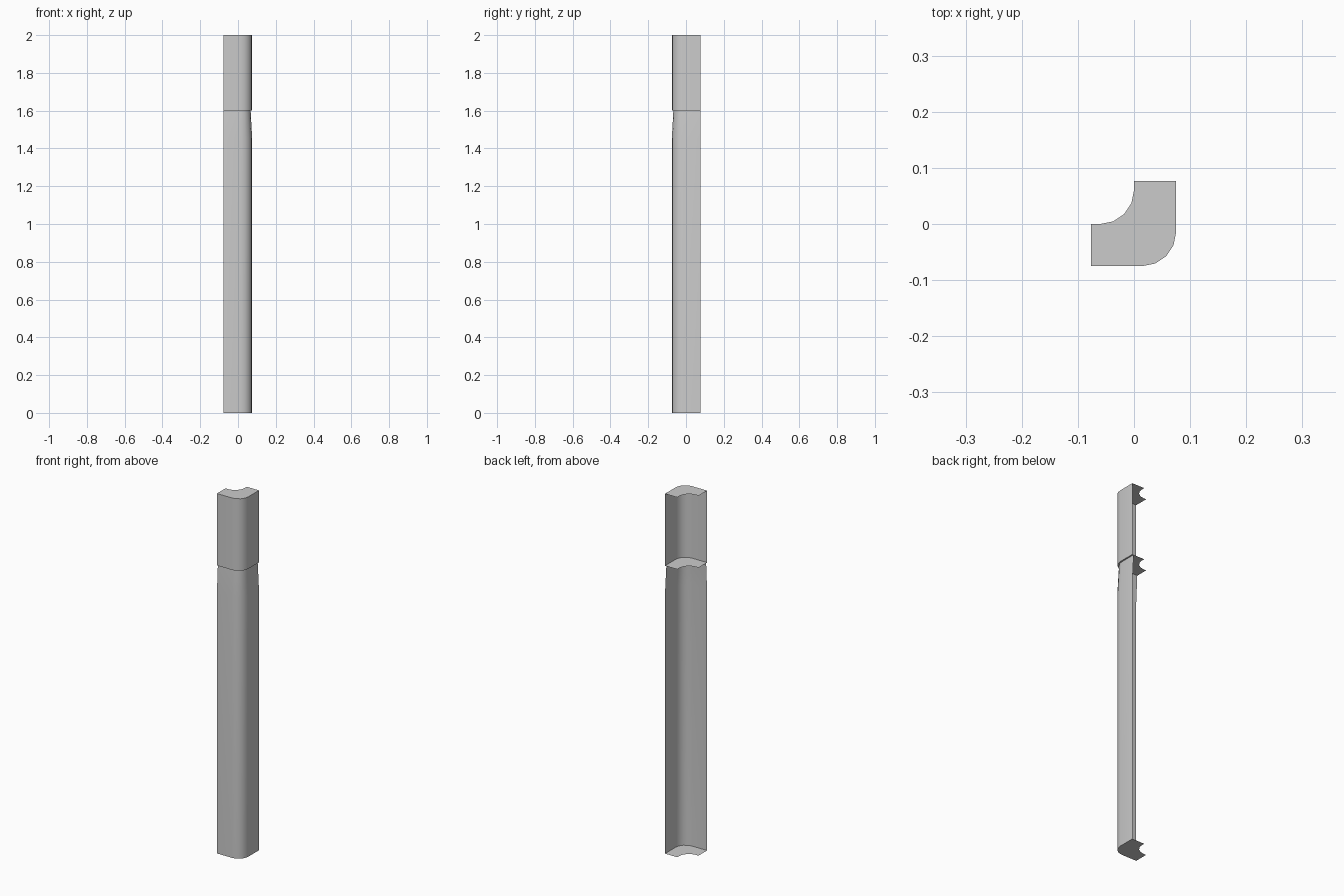
import bpy, bmesh
from math import sin, cos, pi

if "Cube" in bpy.data.objects:
    bpy.data.objects.remove(bpy.data.objects["Cube"])

SEG = 4          # segments per quarter round
END = 0.077      # open ends of the profile


def arc(cx, cy, r, a0):
    return [(cx + r * cos(a0 + i * pi / 2 / SEG), cy + r * sin(a0 + i * pi / 2 / SEG))
            for i in range(SEG + 1)]


def outer(inset=0.0):
    """Outer L-shaped line: front face, rounded corner, right face."""
    d = 0.075 - inset
    return [(-END, -d)] + arc(0.015, -0.015, 0.06 - inset, -pi / 2) + [(d, END)]


def make(name, bm):
    me = bpy.data.meshes.new(name)
    bm.to_mesh(me)
    bm.free()
    ob = bpy.data.objects.new(name, me)
    bpy.context.collection.objects.link(ob)
    bpy.ops.object.select_all(action='DESELECT')
    ob.select_set(True)
    bpy.context.view_layer.objects.active = ob
    bpy.ops.object.shade_smooth_by_angle(angle=pi / 6)
    return ob


def sheet(name, rows):
    """Open skin lofted through (z, inset) rows."""
    bm = bmesh.new()
    grid = [[bm.verts.new((x, y, z)) for x, y in outer(i)] for z, i in rows]
    for lo, hi in zip(grid, grid[1:]):
        for k in range(len(lo) - 1):
            bm.faces.new((lo[k], lo[k + 1], hi[k + 1], hi[k]))
    make(name, bm)


def plate(name, z, up):
    """Flat L-shaped plate with a concave inner corner."""
    inner = [(0, END)] + arc(-0.06, 0.06, 0.06, -pi / 2)[::-1] + [(-END, 0)]
    bm = bmesh.new()
    face = bm.faces.new([bm.verts.new((x, y, z)) for x, y in outer() + inner])
    face.normal_update()
    if (face.normal.z > 0) != up:
        face.normal_flip()
    bmesh.ops.triangulate(bm, faces=[face])
    make(name, bm)


# Corner skins, open at the back; the lower one tapers in below the joint
sheet("lower_corner_skin", [(0, 0), (1.45, 0), (1.6, 0.008)])
sheet("upper_corner_skin", [(1.6, 0), (2, 0)])

# Horizontal plates
plate("base_plate", 0, False)
plate("joint_plate", 1.6, False)
plate("top_plate", 2, True)
